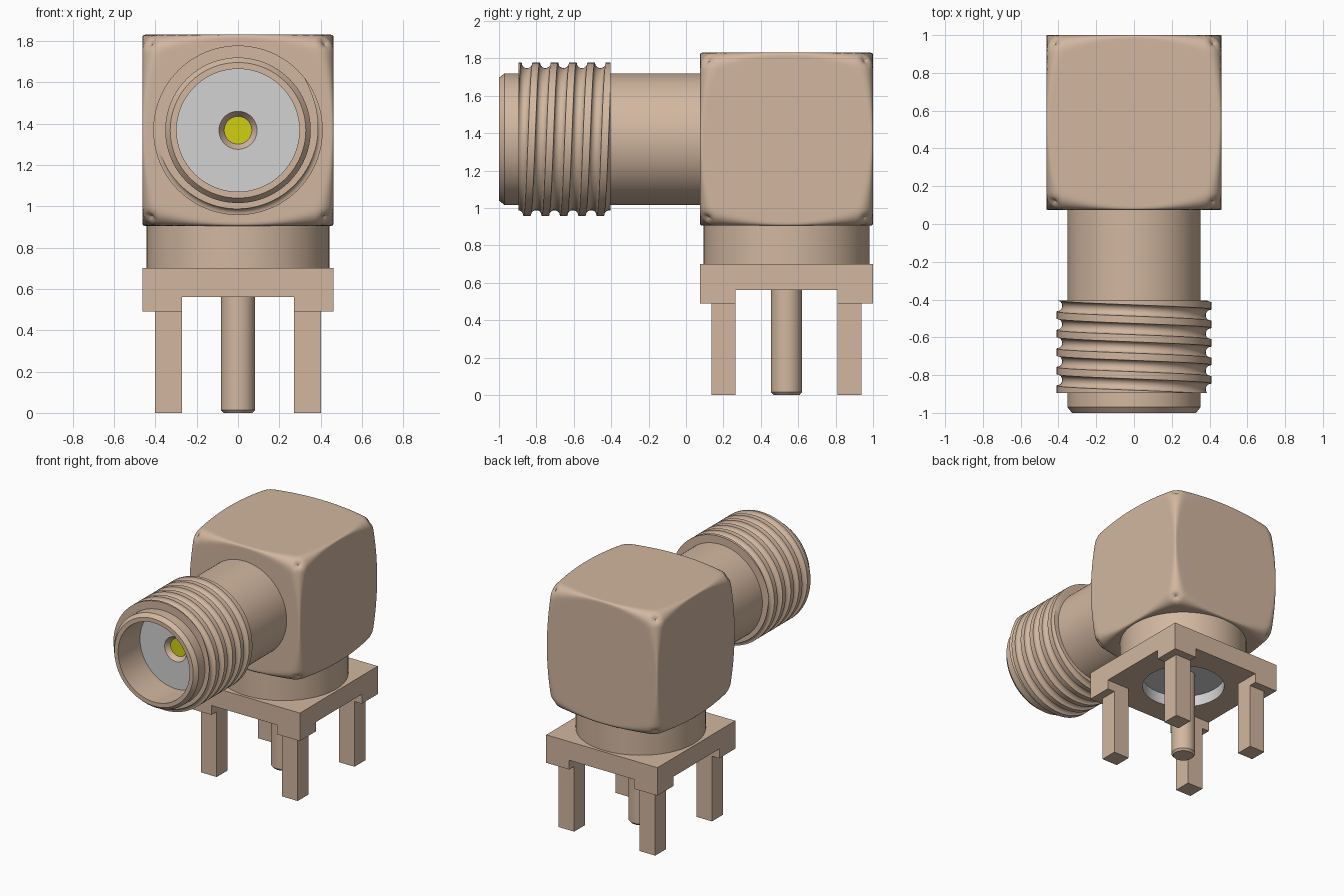
import bpy, bmesh, math
from mathutils import Vector

if "Cube" in bpy.data.objects:
    bpy.data.objects.remove(bpy.data.objects["Cube"], do_unlink=True)

CY, CZ, H = 0.5375, 1.3675, 0.4625   # block centre and half size


def material(name, rgb):
    m = bpy.data.materials.new(name)
    m.use_nodes = True
    m.diffuse_color = (*rgb, 1)
    bsdf = next(n for n in m.node_tree.nodes if n.type == 'BSDF_PRINCIPLED')
    bsdf.inputs["Base Color"].default_value = (*rgb, 1)
    return m


TAN = material("tan metal", (0.645, 0.474, 0.352))
GREY = material("grey insulator", (0.645, 0.645, 0.645))
YELLOW = material("yellow contact", (0.63, 0.63, 0.005))


def finish(bm, name, mat, smooth=True):
    bmesh.ops.remove_doubles(bm, verts=bm.verts, dist=1e-5)
    bmesh.ops.recalc_face_normals(bm, faces=bm.faces)
    me = bpy.data.meshes.new(name)
    bm.to_mesh(me)
    bm.free()
    ob = bpy.data.objects.new(name, me)
    bpy.context.collection.objects.link(ob)
    me.materials.append(mat)
    bpy.ops.object.select_all(action='DESELECT')
    ob.select_set(True)
    bpy.context.view_layer.objects.active = ob
    if smooth:
        bpy.ops.object.shade_smooth_by_angle(angle=math.radians(30))
    return ob


def skin(bm, rows):
    """Quads between successive rows of points."""
    vs = [[bm.verts.new(p) for p in row] for row in rows]
    for a, b in zip(vs, vs[1:]):
        for i in range(len(a) - 1):
            bm.faces.new((a[i], a[i + 1], b[i + 1], b[i]))


def lathe(name, profile, axis, mat, n=96):
    """Closed (radius, height) profile turned about the upright or the forward axis."""
    rows = []
    for r, t in profile + profile[:1]:
        row = []
        for i in range(n + 1):
            a = 2 * math.pi * (i % n) / n
            c, s = r * math.cos(a), r * math.sin(a)
            row.append((c, CY + s, t) if axis == 'Z' else (c, t, CZ + s))
        rows.append(row)
    bm = bmesh.new()
    skin(bm, rows)
    bmesh.ops.dissolve_degenerate(bm, edges=bm.edges, dist=1e-6)
    return finish(bm, name, mat)


def box(name, lo, hi, mat):
    bm = bmesh.new()
    bmesh.ops.create_cube(bm, size=1)
    for v in bm.verts:
        v.co = [l + (c + 0.5) * (h - l) for c, l, h in zip(v.co, lo, hi)]
    return finish(bm, name, mat, smooth=False)


# Elbow block: cube whose edge rounding grows towards the corners
bm = bmesh.new()
N = 40
grid = [math.sin(math.pi / 2 * (2 * i / N - 1)) for i in range(N + 1)]
for ax in range(3):
    for side in (-1, 1):
        rows = []
        for u in grid:
            row = []
            for w in grid:
                p = [0, 0, 0]
                p[ax], p[(ax + 1) % 3], p[(ax + 2) % 3] = side, u, w
                p = Vector(p)
                r = 0.025 + 0.225 * min(abs(c) for c in p) ** 2
                q = Vector([max(r - 1, min(1 - r, c)) for c in p])
                row.append((q + (p - q).normalized() * r) * H + Vector((0, CY, CZ)))
            rows.append(row)
        skin(bm, rows)
finish(bm, "elbow_block", TAN)

# Round collar under the block
lathe("collar", [(0, 0.69), (0.443, 0.69), (0.443, 0.95), (0, 0.95)], 'Z', TAN)

# Base plate with raised cross channels and a round recess underneath
base = box("base_plate", (-H, CY - H, 0.49), (H, CY + H, 0.70), TAN)
G = 0.272
cutters = [
    box("channel_cutter_a", (-G, CY - 1, 0.4), (G, CY + 1, 0.56), TAN),
    box("channel_cutter_b", (-1, CY - G, 0.4), (1, CY + G, 0.56), TAN),
    lathe("recess_cutter", [(0, 0.45), (0.29, 0.45), (0.29, 0.66), (0, 0.66)], 'Z', TAN),
]
bpy.context.view_layer.objects.active = base
for c in cutters:
    c.hide_render = True
    mod = base.modifiers.new("cut", 'BOOLEAN')
    mod.operation, mod.solver, mod.object = 'DIFFERENCE', 'EXACT', c
    bpy.ops.object.modifier_apply(modifier=mod.name)
for c in cutters:
    bpy.data.objects.remove(c, do_unlink=True)
bpy.ops.object.select_all(action='DESELECT')
base.select_set(True)
bpy.ops.object.shade_smooth_by_angle(angle=math.radians(30))

# Four square legs
for sx, nx in ((-1, "right"), (1, "left")):
    for sy, ny in ((-1, "front"), (1, "back")):
        xs = sorted((sx * G, sx * 0.402))
        ys = sorted((CY + sy * G, CY + sy * 0.402))
        box(f"{ny}_{nx}_leg", (xs[0], ys[0], 0), (xs[1], ys[1], 0.495), TAN)

# Insulator cup lining the recess, and the centre pin
lathe("lower_insulator", [(0, 0.645), (0.286, 0.645), (0.286, 0.56), (0.29, 0.56),
                          (0.29, 0.66), (0, 0.66)], 'Z', GREY)
lathe("centre_pin", [(0, 0), (0.07, 0), (0.083, 0.015), (0.083, 0.65), (0, 0.65)], 'Z', TAN, 48)

# Barrel with a chamfered mouth and open bore
lathe("barrel", [(0.352, 0.1), (0.352, -0.97), (0.328, -1), (0.297, -1),
                 (0.297, -0.7), (0, -0.7), (0, 0.1)], 'Y', TAN)
lathe("front_insulator", [(0.092, -0.74), (0.298, -0.74), (0.298, -0.69), (0.092, -0.69)], 'Y', GREY)
lathe("socket", [(0, -0.702), (0.067, -0.702), (0.093, -0.74), (0.093, -0.68), (0, -0.68)], 'Y', TAN, 48)
lathe("socket_core", [(0, -0.707), (0.0655, -0.707), (0.0655, -0.70), (0, -0.70)], 'Y', YELLOW, 48)

# Screw thread: sleeve with a round helical groove
PITCH, R, GR, Y0, Y1, START = 0.098, 0.41, 0.03, -0.895, -0.405, -0.85


def radius(v):
    d = abs((v - START + PITCH / 2) % PITCH - PITCH / 2)
    return R - math.sqrt(max(0, GR * GR - d * d))


levels = [START + k * PITCH - GR * math.cos(math.pi * j / 10)
          for k in range(-2, 8) for j in range(11)]
SEG = 96
rows = []
for i, v in enumerate([levels[0]] + levels + [levels[-1]]):
    row = []
    for s in range(SEG + 1):
        a = 2 * math.pi * s / SEG
        y = max(Y0, min(Y1, v - PITCH * s / SEG))
        r = 0.34 if i in (0, len(levels) + 1) else radius(y + PITCH * s / SEG)
        row.append((r * math.sin(a), y, CZ + r * math.cos(a)))
    rows.append(row)
bm = bmesh.new()
skin(bm, rows)
bmesh.ops.remove_doubles(bm, verts=bm.verts, dist=1e-5)
bmesh.ops.dissolve_degenerate(bm, edges=bm.edges, dist=1e-5)
finish(bm, "screw_thread", TAN)
